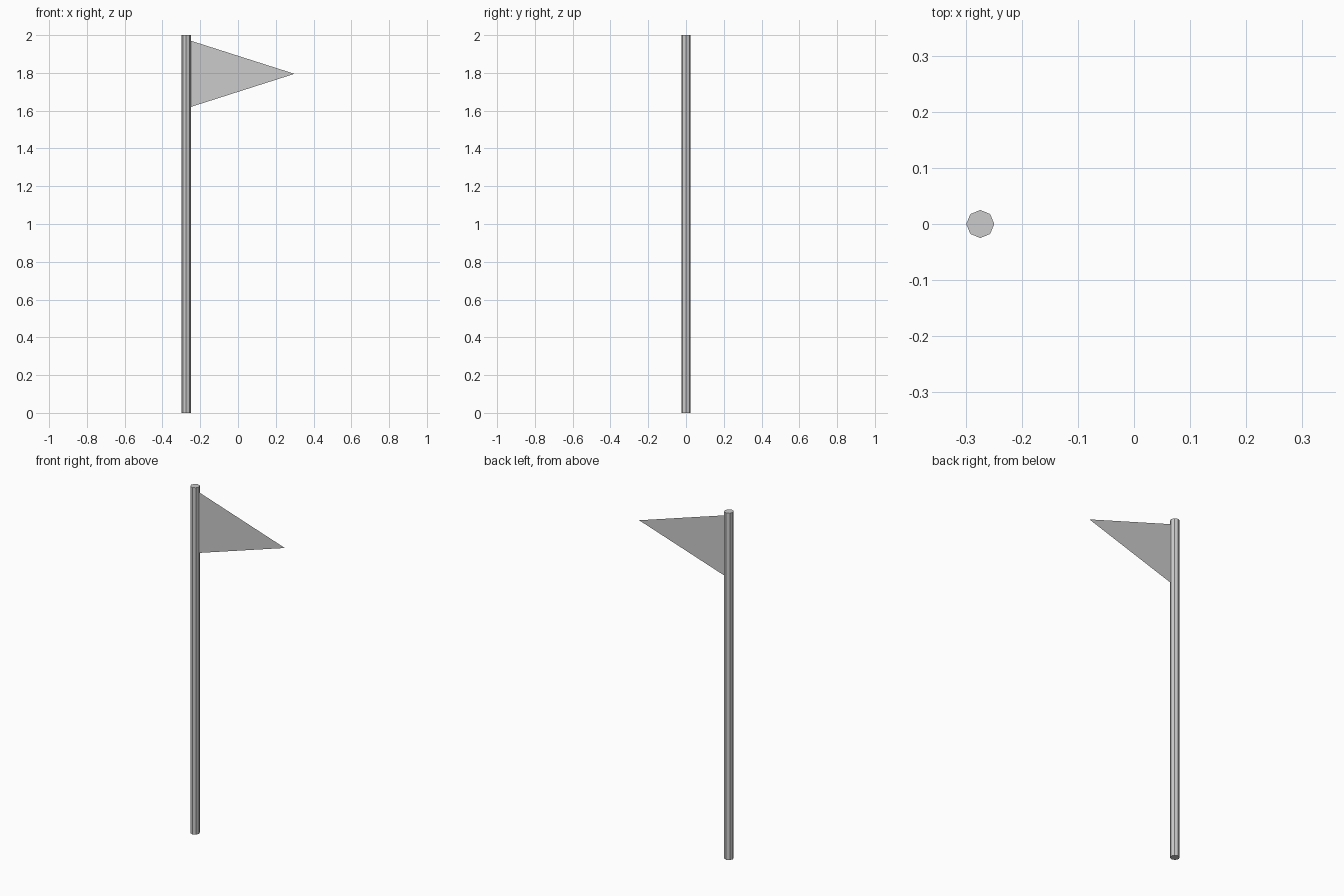
import bpy

if "Cube" in bpy.data.objects:
    bpy.data.objects.remove(bpy.data.objects["Cube"])

POLE_X, POLE_R, HEIGHT = -0.274, 0.025, 2.0

# Eight-sided pole, with corners on the x and y axes
bpy.ops.mesh.primitive_cylinder_add(vertices=8, radius=POLE_R, depth=HEIGHT,
                                    location=(POLE_X, 0, HEIGHT / 2))
bpy.context.object.name = "pole"

# Flat triangular pennant attached to the pole's right-hand edge
edge_x = POLE_X + POLE_R
mesh = bpy.data.meshes.new("pennant")
mesh.from_pydata([(edge_x, 0, 1.62), (0.299, 0, 1.795), (edge_x, 0, 1.97)],
                 [], [(0, 1, 2)])
pennant = bpy.data.objects.new("pennant", mesh)
bpy.context.collection.objects.link(pennant)
